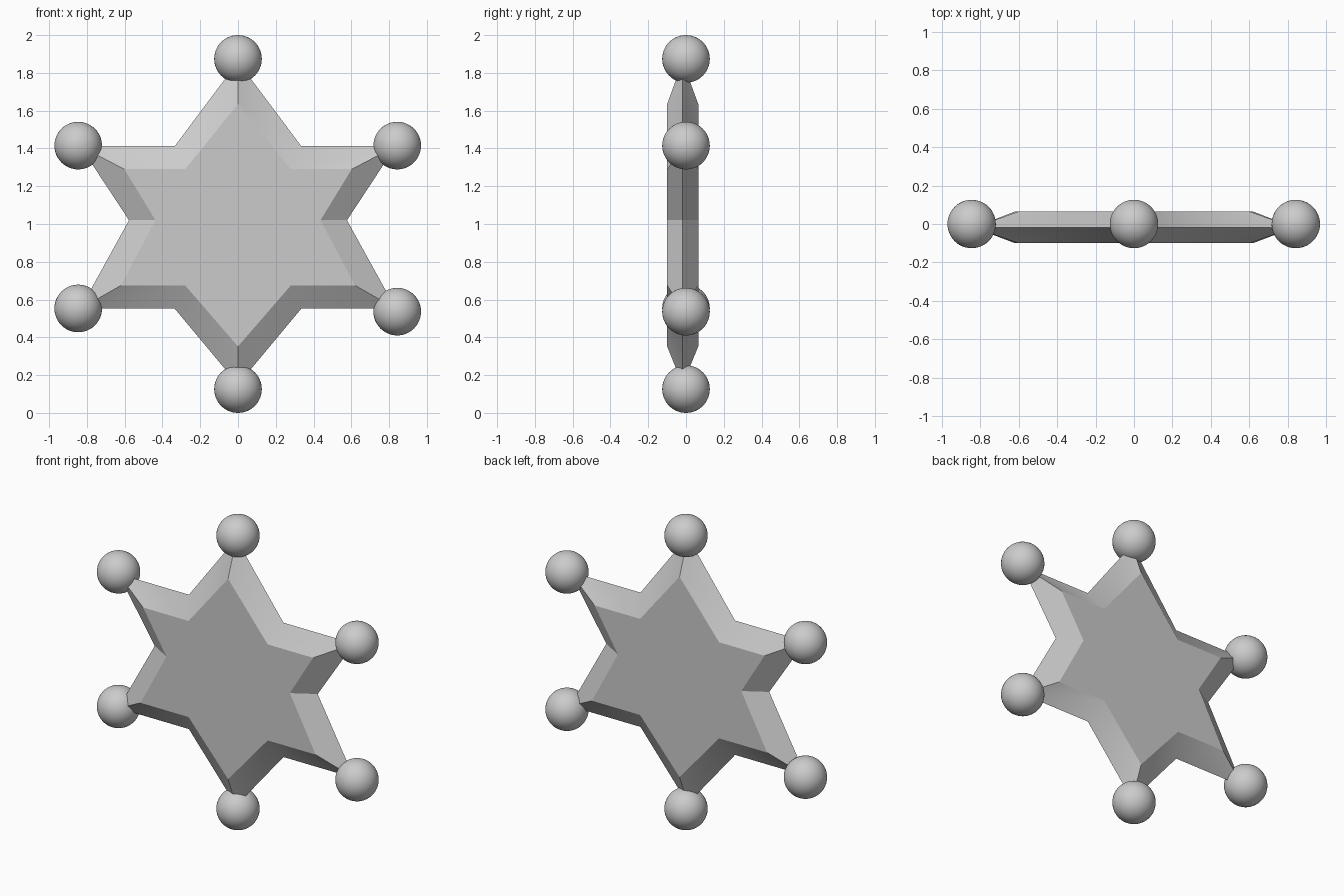
import bpy, bmesh

if "Cube" in bpy.data.objects:
    bpy.data.objects.remove(bpy.data.objects["Cube"])

R = 0.126
Y_FRONT, Y_RIM, Y_BACK = -0.10, -0.018, 0.065

# Right half outlines (x, z), from top tip to bottom tip
outer = [(0, 1.86), (0.335, 1.412), (0.835, 1.412), (0.577, 1.02),
         (0.835, 0.552), (0.335, 0.552), (0, 0.15)]
inner = [(0, 1.635), (0.28, 1.29), (0.602, 1.29), (0.437, 1.02),
         (0.62, 0.675), (0.28, 0.675), (0, 0.352)]


def full(half):
    return half + [(-x, z) for x, z in half[-2:0:-1]]


def smooth(ob, angle):
    bpy.ops.object.select_all(action='DESELECT')
    ob.select_set(True)
    bpy.context.view_layer.objects.active = ob
    bpy.ops.object.shade_smooth_by_angle(angle=angle)


# Star plate: flat front and back, bevelled out to a sharp rim
bm = bmesh.new()
rings = [[bm.verts.new((x, y, z)) for x, z in full(shape)]
         for shape, y in ((inner, Y_FRONT), (outer, Y_RIM), (inner, Y_BACK))]
n = len(rings[0])
for a, b in zip(rings, rings[1:]):
    for i in range(n):
        j = (i + 1) % n
        bm.faces.new((a[i], a[j], b[j], b[i]))
bm.faces.new(rings[0])
bm.faces.new(rings[2][::-1])
bmesh.ops.recalc_face_normals(bm, faces=bm.faces)
mesh = bpy.data.meshes.new("star_plate")
bm.to_mesh(mesh)
bm.free()
star = bpy.data.objects.new("star_plate", mesh)
bpy.context.collection.objects.link(star)
smooth(star, 0.52)

# Round ball on each tip
tips = [(0, 1.874), (0.843, 1.415), (0.843, 0.536),
        (0, R), (-0.846, 0.553), (-0.846, 1.415)]
for x, z in tips:
    bpy.ops.mesh.primitive_uv_sphere_add(segments=48, ring_count=24, radius=R,
                                         location=(x, 0, z))
    ball = bpy.context.object
    ball.name = "tip_ball"
    smooth(ball, 0.6)
